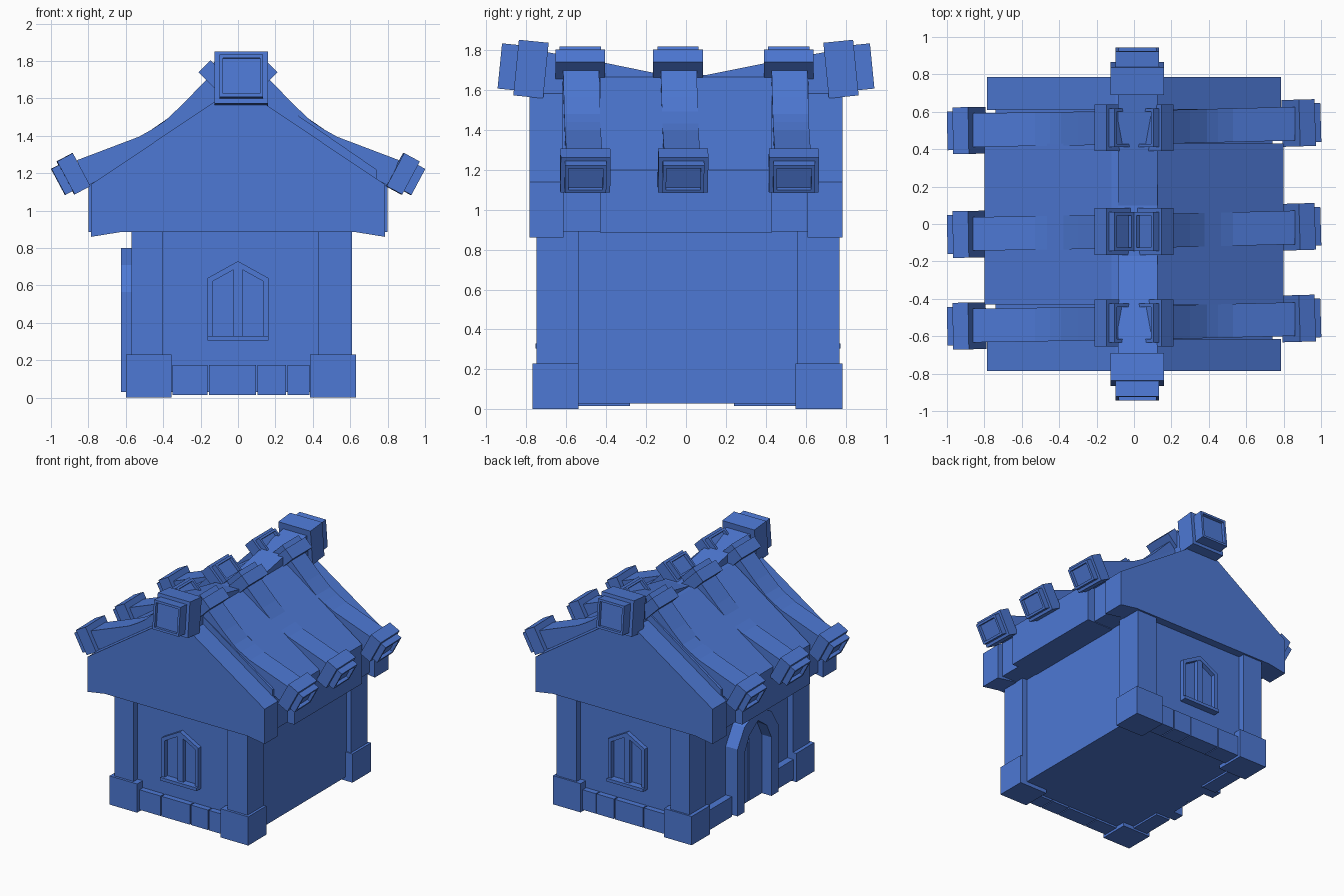
import bpy, bmesh
from mathutils import Matrix, Vector

if "Cube" in bpy.data.objects:
    bpy.data.objects.remove(bpy.data.objects["Cube"], do_unlink=True)

BLUE = (0.075, 0.19, 0.66, 1)
blue = bpy.data.materials.new("blue")
blue.use_nodes = True
blue.diffuse_color = BLUE
blue.node_tree.nodes["Principled BSDF"].inputs["Base Color"].default_value = BLUE


def finish(name, bm):
    bmesh.ops.recalc_face_normals(bm, faces=bm.faces[:])
    mesh = bpy.data.meshes.new(name)
    bm.to_mesh(mesh)
    bm.free()
    mesh.materials.append(blue)
    obj = bpy.data.objects.new(name, mesh)
    bpy.context.collection.objects.link(obj)
    return obj


def box(name, x, y, z):
    bm = bmesh.new()
    spans = (x, y, z)
    bmesh.ops.create_cube(bm, size=1)
    for v in bm.verts:
        v.co = Vector([s[0] if c < 0 else s[1] for c, s in zip(v.co, spans)])
    return finish(name, bm)


def prism(name, points, axis, start, end, drift=0):
    """Extrude an outline of (across, height) points along x or y."""
    bm = bmesh.new()
    def place(p, d):
        return (d, p[0], p[1]) if axis == "x" else (p[0], d, p[1])
    face = bm.faces.new([bm.verts.new(place(p, start)) for p in points])
    made = bmesh.ops.extrude_face_region(bm, geom=[face])["geom"]
    step = Vector(place((0, 0), end - start))
    for v in made:
        if isinstance(v, bmesh.types.BMVert):
            v.co += step
    for v in bm.verts:
        v.co.y += drift * abs(v.co.x)
    return finish(name, bm)


def both_sides(half):
    return half + [(-u, z) for u, z in reversed(half) if u != 0]


def framed_cap(name, centre, direction, size, rim, reach):
    """Block whose outer face carries a smaller, hollowed block."""
    bm = bmesh.new()
    bmesh.ops.create_cube(bm, size=1, matrix=Matrix.Diagonal((*size, 1)))
    face = max(bm.faces, key=lambda f: f.calc_center_median().x)
    for thickness, move in ((rim, reach), (0.025, -0.025)):
        bmesh.ops.inset_region(bm, faces=[face], thickness=thickness)
        face = bmesh.ops.extrude_discrete_faces(bm, faces=[face])["faces"][0]
        for v in face.verts:
            v.co.x += move
    d = Vector(direction).normalized()
    s = Vector((0, 0, 1)).cross(d).normalized()
    turn = Matrix((d, s, d.cross(s))).transposed().to_4x4()
    bm.transform(Matrix.Translation(centre) @ turn)
    return finish(name, bm)


# Walls, corner pillars and their plinths
box("walls", (-0.52, 0.57), (-0.70, 0.72), (0.03, 0.9))
for side, px, bx in (("right", (-0.57, -0.40), (-0.60, -0.355)),
                     ("left", (0.43, 0.61), (0.385, 0.63))):
    for end, py, by in (("front", (-0.75, -0.54), (-0.77, -0.54)),
                        ("back", (0.56, 0.77), (0.55, 0.785))):
        box(f"{end}_{side}_pillar", px, py, (0.1, 0.9))
        box(f"{end}_{side}_plinth", bx, by, (0, 0.23))

# Foundation stones
cuts = (-0.355, -0.16, 0.10, 0.26, 0.385)
for i, (a, b) in enumerate(zip(cuts, cuts[1:])):
    span = (a + 0.004, b - 0.004)
    box(f"front_stone_{i}", span, (-0.745, -0.62), (0.015, 0.175))
    box(f"back_stone_{i}", span, (0.62, 0.765), (0.015, 0.175))
for i, span in enumerate(((-0.54, -0.28), (0.24, 0.55))):
    box(f"door_side_stone_{i}", (-0.575, -0.45), span, (0.015, 0.175))

# Pointed windows on the front and back walls
outer = both_sides([(0.162, 0.305), (0.162, 0.64), (0, 0.73)])
inner = both_sides([(0.135, 0.33), (0.135, 0.622), (0, 0.697)])
for end, wall, out in (("front", -0.70, -1), ("back", 0.72, 1)):
    back = wall - out * 0.02
    # frame made as two mirrored halves
    for side, s in (("left", 1), ("right", -1)):
        half = [(0, 0.305)] + outer[:3] + [inner[2], inner[1], inner[0], (0, 0.33)]
        prism(f"{end}_window_frame_{side}", [(s * u, z) for u, z in half],
              "y", back, wall + out * 0.035)
    box(f"{end}_window_mullion", (-0.025, 0.025), sorted((back, wall + out * 0.03)), (0.32, 0.71))
    box(f"{end}_window_sill", (-0.162, 0.162), sorted((back, wall + out * 0.055)), (0.305, 0.33))

# Arched doorway on the right wall
arch_out = [(0.26, 0.03), (0.26, 0.565), (0.17, 0.71), (0, 0.80)]
arch_in = [(0.17, 0.03), (0.17, 0.50), (0.11, 0.62), (0, 0.70)]
for side, s in (("back", 1), ("front", -1)):
    ring = arch_out + arch_in[::-1]
    prism(f"door_frame_{side}", [(s * u - 0.02, z) for u, z in ring], "x", -0.50, -0.625)
    leaf = [(0.005, 0.03), *arch_in[:3], (0.005, 0.70)]
    prism(f"door_leaf_{side}", [(s * u - 0.02, z) for u, z in leaf], "x", -0.50, -0.54)

# Roof: gable slabs, core and overhanging middle panel
gable = both_sides([(0.63, 0.885), (0.785, 0.86), (0.785, 1.14), (0.10, 1.60)])
prism("front_gable", gable, "y", -0.785, -0.615)
prism("back_gable", gable, "y", 0.61, 0.785)
prism("roof_core", both_sides([(0.74, 0.89), (0.74, 1.22), (0.1, 1.66)]), "y", -0.62, 0.615)
prism("roof_panel", both_sides([(0.80, 0.885), (0.80, 1.20), (0.12, 1.67)]), "y", -0.43, 0.43)

# Ridge beam, dipping in the middle, with framed ends
ridge = [(-0.75, 1.56), (-0.75, 1.80), (-0.4, 1.735), (-0.17, 1.688), (0.1, 1.675),
         (0.4, 1.735), (0.75, 1.80), (0.75, 1.56)]
prism("ridge_beam", ridge, "x", -0.085, 0.125)
for end, s in (("front", -1), ("back", 1)):
    framed_cap(f"{end}_ridge_end", (0.018, s * 0.777, 1.705), (0, s, 0.1),
               (0.15, 0.285, 0.28), 0.037, 0.082)

# Curved tile ribs running down both slopes, capped at top and bottom
rib = [(0.13, 1.74), (0.30, 1.565), (0.39, 1.48), (0.45, 1.44), (0.53, 1.395),
       (0.86, 1.27), (0.81, 1.13), (0.45, 1.32), (0.06, 1.64)]
for side, s in (("left", 1), ("right", -1)):
    drift = 0.025 if s > 0 else -0.015
    for row, y in (("front", -0.53), ("middle", -0.04), ("back", 0.515)):
        prism(f"{row}_{side}_rib", [(s * u, z) for u, z in rib], "y", y - 0.09, y + 0.09, drift)
        framed_cap(f"{row}_{side}_eave_cap", (s * 0.88, y + drift, 1.197),
                   (s * 0.88, drift, -0.47), (0.095, 0.25, 0.2), 0.03, 0.045)
        framed_cap(f"{row}_{side}_ridge_cap", (s * 0.112, y, 1.705),
                   (-s * 0.7, 0, 0.7), (0.09, 0.25, 0.19), 0.03, 0.04)
